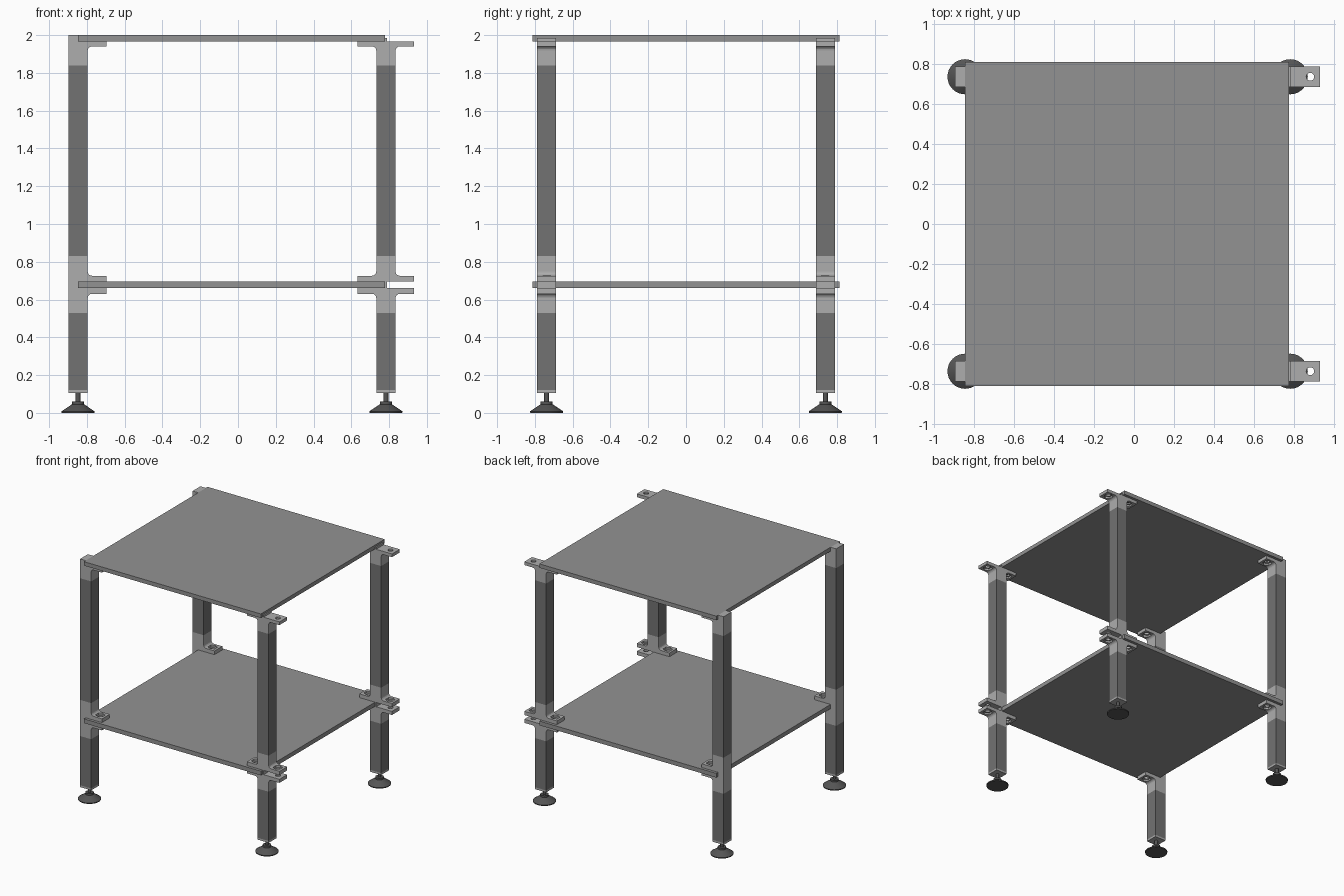
import bpy, bmesh, math

if "Cube" in bpy.data.objects:
    bpy.data.objects.remove(bpy.data.objects["Cube"])

H = 0.051            # half width of a leg
LX, RX, LY = -0.847, 0.783, 0.738   # leg centres
TAB = 0.15           # reach of a clamp tab


def material(name, v):
    m = bpy.data.materials.new(name)
    m.diffuse_color = (v, v, v, 1)
    m.use_nodes = True
    m.node_tree.nodes["Principled BSDF"].inputs["Base Color"].default_value = m.diffuse_color
    return m


TUBE = material("tube_grey", 0.17)
CLAMP = material("clamp_grey", 0.42)
BOARD = material("board_grey", 0.29)
FOOT = material("foot_grey", 0.09)


def finish(name, bm, mat):
    bmesh.ops.recalc_face_normals(bm, faces=bm.faces)
    me = bpy.data.meshes.new(name)
    bm.to_mesh(me)
    bm.free()
    ob = bpy.data.objects.new(name, me)
    bpy.context.collection.objects.link(ob)
    if mat:
        me.materials.append(mat)
    return ob


def box(name, x0, x1, y0, y1, z0, z1, mat):
    bm = bmesh.new()
    bmesh.ops.create_cube(bm, size=1)
    for v in bm.verts:
        v.co = ((x0 + x1) / 2 + v.co.x * (x1 - x0),
                (y0 + y1) / 2 + v.co.y * (y1 - y0),
                (z0 + z1) / 2 + v.co.z * (z1 - z0))
    return finish(name, bm, mat)


def cylinders(name, items, sides):
    """Disjoint upright prisms: (x, y, radius, z0, z1)."""
    bm = bmesh.new()
    for x, y, r, z0, z1 in items:
        made = bmesh.ops.create_cone(bm, cap_ends=True, segments=sides,
                                     radius1=r, radius2=r, depth=z1 - z0)
        bmesh.ops.translate(bm, verts=made["verts"], vec=(x, y, (z0 + z1) / 2))
    return finish(name, bm, None)


def fillet(z, up, r=0.022, n=4):
    """Arc from the column face to the tab face at height z."""
    pts = []
    for i in range(n + 1):
        a = math.pi / 2 * i / n
        pts.append((H + r - r * math.cos(a), z + up * (r - r * math.sin(a))))
    return pts


def top_side(wall):
    pts = [(H, 1.84)] + fillet(1.94, -1)
    return pts + [(TAB, 1.94), (TAB, 1.967), (wall, 1.967)]


def mid_side(wall):
    low = [(H, 0.53)] + fillet(0.63, -1) + [(TAB, 0.63), (TAB, 0.66), (wall, 0.66)]
    high = [(wall, 0.695), (TAB, 0.695), (TAB, 0.726)] + fillet(0.726, 1)[::-1]
    return low + high + [(H, 0.83)]


def clamp(name, profile, x, y, arms, recesses):
    """Extruded clamp with bolt holes and hexagonal nut pockets in its tabs."""
    bm = bmesh.new()
    face = bm.faces.new([bm.verts.new((x + px, y - H, pz)) for px, pz in profile])
    made = bmesh.ops.extrude_face_region(bm, geom=[face])
    bmesh.ops.translate(bm, vec=(0, 2 * H, 0),
                        verts=[v for v in made["geom"] if isinstance(v, bmesh.types.BMVert)])
    ob = finish(name, bm, CLAMP)
    zs = [p[1] for p in profile]
    holes = [(x + a * 0.1, y, 0.02, min(zs), max(zs)) for a in arms]
    nuts = [(x + a * 0.1, y, 0.036, z0, z1) for a in arms for z0, z1 in recesses]
    bpy.context.view_layer.objects.active = ob
    for items, sides in ((holes, 20), (nuts, 6)):
        cutter = cylinders("cutter", items, sides)
        cutter.hide_render = True
        mod = ob.modifiers.new("cut", "BOOLEAN")
        mod.operation = "DIFFERENCE"
        mod.solver = "EXACT"
        mod.object = cutter
        bpy.ops.object.modifier_apply(modifier=mod.name)
        bpy.data.objects.remove(cutter)


def foot(name, x, y):
    """Lathed levelling foot: flared pad, hub and threaded stem."""
    prof = [(0, 0), (0.086, 0), (0.088, 0.008), (0.036, 0.043), (0.032, 0.045),
            (0.032, 0.06), (0.013, 0.06), (0.013, 0.12), (0, 0.12)]
    bm = bmesh.new()
    vs = [bm.verts.new((r, 0, z)) for r, z in prof]
    es = [bm.edges.new(p) for p in zip(vs, vs[1:])]
    bmesh.ops.spin(bm, geom=vs + es, axis=(0, 0, 1), cent=(0, 0, 0),
                   steps=32, angle=2 * math.pi)
    bmesh.ops.remove_doubles(bm, verts=bm.verts, dist=1e-5)
    bmesh.ops.translate(bm, verts=bm.verts, vec=(x, y, 0))
    ob = finish(name, bm, FOOT)
    bpy.ops.object.select_all(action="DESELECT")
    ob.select_set(True)
    bpy.context.view_layer.objects.active = ob
    bpy.ops.object.shade_smooth_by_angle(angle=math.radians(25))


def flip(pts):
    return [(-px, pz) for px, pz in reversed(pts)]


# End clamps (left): one arm, the outer half of the column backs the board
end_top = top_side(0) + [(0, 2.0), (-H, 2.0), (-H, 1.84)]
end_mid = mid_side(0) + [(-H, 0.83), (-H, 0.53)]
# Joining clamps (right): two arms with a thin rib between neighbouring boards
RIB = 0.005
join_top = top_side(RIB) + [(RIB, 1.984), (-RIB, 1.984)] + flip(top_side(RIB))
join_mid = mid_side(RIB) + flip(mid_side(RIB))

TOP_NUT = [(1.92, 1.955)]
MID_NUT = [(0.61, 0.645), (0.711, 0.745)]

for x, side, arms, p_top, p_mid in ((LX, "left", (1,), end_top, end_mid),
                                    (RX, "right", (-1, 1), join_top, join_mid)):
    for y, depth in ((-LY, "front"), (LY, "back")):
        tag = depth + "_" + side
        foot(tag + "_foot", x, y)
        box(tag + "_end_cap", x - H, x + H, y - H, y + H, 0.106, 0.122, CLAMP)
        box(tag + "_lower_leg", x - H, x + H, y - H, y + H, 0.122, 0.53, TUBE)
        clamp(tag + "_shelf_clamp", p_mid, x, y, arms, MID_NUT)
        box(tag + "_upper_leg", x - H, x + H, y - H, y + H, 0.83, 1.84, TUBE)
        clamp(tag + "_top_clamp", p_top, x, y, arms, TOP_NUT)

# Boards
box("lower_shelf", LX, RX - RIB, -0.812, 0.812, 0.66, 0.695, BOARD)
box("table_top", LX, RX - RIB, -0.812, 0.812, 1.967, 2.0, BOARD)
